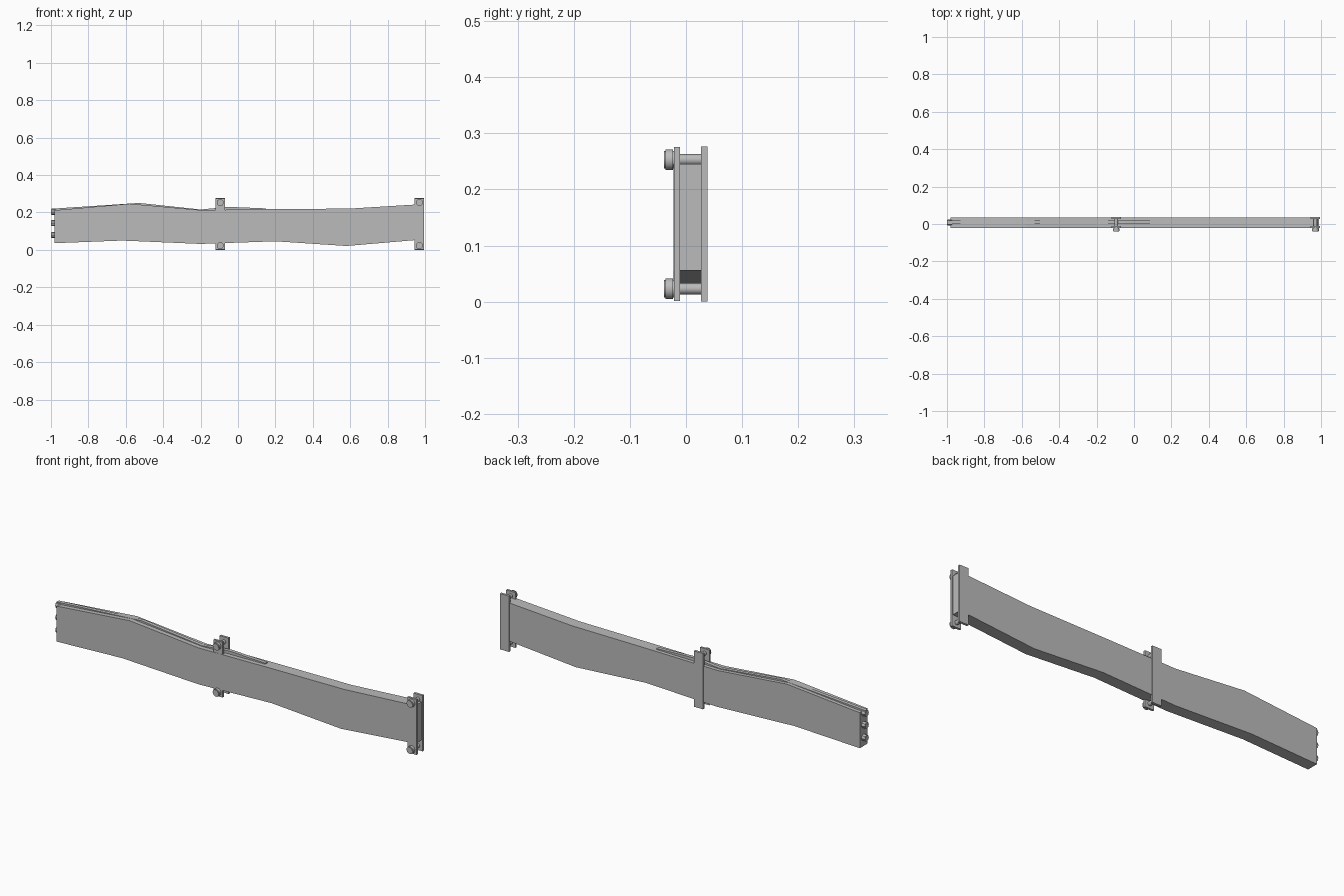
import bpy, bmesh, math
from mathutils import Matrix, Vector

cube = bpy.data.objects.get("Cube")
if cube:
    bpy.data.objects.remove(cube, do_unlink=True)

grey = bpy.data.materials.new("plain grey")
grey.use_nodes = True
grey.diffuse_color = (0.5, 0.5, 0.5, 1)
grey.node_tree.nodes["Principled BSDF"].inputs["Base Color"].default_value = (0.5, 0.5, 0.5, 1)


def finish(name, bm, smooth=False):
    mesh = bpy.data.meshes.new(name)
    bmesh.ops.recalc_face_normals(bm, faces=bm.faces)
    bm.to_mesh(mesh)
    bm.free()
    mesh.materials.append(grey)
    obj = bpy.data.objects.new(name, mesh)
    bpy.context.collection.objects.link(obj)
    if smooth:
        bpy.ops.object.select_all(action='DESELECT')
        bpy.context.view_layer.objects.active = obj
        obj.select_set(True)
        bpy.ops.object.shade_smooth_by_angle(angle=math.radians(35))
    return obj


def slab(name, outline, y0, y1):
    # Extrude an x-z outline through the depth
    bm = bmesh.new()
    face = bm.faces.new([bm.verts.new((x, y0, z)) for x, z in outline])
    out = bmesh.ops.extrude_face_region(bm, geom=[face])
    verts = [v for v in out["geom"] if isinstance(v, bmesh.types.BMVert)]
    bmesh.ops.translate(bm, verts=verts, vec=(0, y1 - y0, 0))
    return finish(name, bm)


def plate(name, x, half, y0, y1, z0, z1):
    return slab(name, [(x - half, z0), (x + half, z0), (x + half, z1), (x - half, z1)], y0, y1)


def rod(name, start, end, radius, sides=20, bevel=0):
    a, b = Vector(start), Vector(end)
    bm = bmesh.new()
    turn = (b - a).to_track_quat('Z', 'Y').to_matrix().to_4x4()
    bmesh.ops.create_cone(bm, cap_ends=True, segments=sides, radius1=radius, radius2=radius,
                          depth=(b - a).length, matrix=Matrix.Translation((a + b) / 2) @ turn)
    if bevel:
        rims = [e for f in bm.faces if len(f.verts) > 4 for e in f.edges]
        bmesh.ops.bevel(bm, geom=rims, offset=bevel, segments=2, affect='EDGES')
    return finish(name, bm, sides > 8)


# Main beam with gently waving upper and lower edges
top = [(-0.98, 0.212), (-0.58, 0.247), (-0.2, 0.213), (0.2, 0.218), (0.6, 0.221), (0.99, 0.245)]
bottom = [(-0.98, 0.036), (-0.62, 0.05), (-0.2, 0.032), (0.2, 0.046), (0.58, 0.021), (0.99, 0.056)]
slab("beam", bottom + top[::-1], -0.0225, 0.036)

# Thin inner leaf standing slightly above the upper edge
slab("inner_leaf", [(-0.997, 0.205), (-0.56, 0.235), (-0.2, 0.2), (0.15, 0.2), (0.15, 0.222),
                    (-0.05, 0.23), (-0.2, 0.216), (-0.53, 0.251), (-0.997, 0.22)], 0.0, 0.018)

# Two bolted clamps
for label, x in (("middle", -0.095), ("end", 0.97)):
    plate(label + "_front_plate", x, 0.025, -0.0215, -0.011, 0.001, 0.276)
    plate(label + "_back_plate", x, 0.025, 0.027, 0.0385, 0.0, 0.277)
    for place, z in (("lower", 0.023), ("upper", 0.253)):
        rod(f"{label}_{place}_shank", (x, -0.015, z), (x, 0.03, z), 0.010)
        rod(f"{label}_{place}_bolt_head", (x, -0.0395, z), (x, -0.02, z), 0.0185, 20, 0.003)

# Three bolts in the right end of the beam
for i, z in enumerate((0.08, 0.143, 0.203)):
    rod(f"right_end_bolt_{i + 1}", (-1.0, 0.008, z), (-0.97, 0.008, z), 0.016, 8, 0.002)
